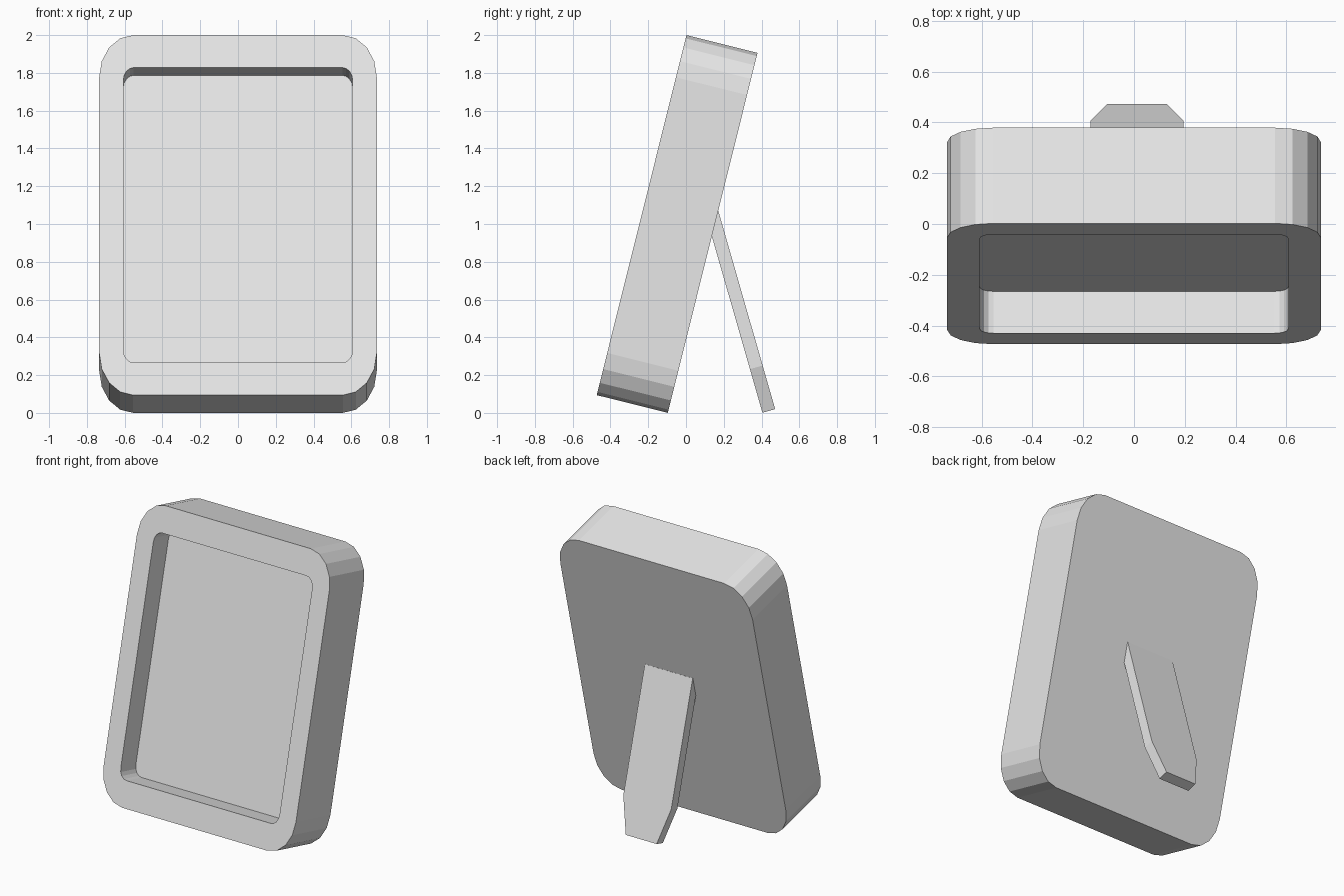
import bpy
import bmesh
from math import sin, cos, pi, radians

cube = bpy.data.objects.get("Cube")
if cube:
    bpy.data.objects.remove(cube, do_unlink=True)

# Single plain grey for the whole model
grey = bpy.data.materials.new("plain_grey")
grey.use_nodes = True
grey.diffuse_color = (0.8, 0.8, 0.8, 1)
grey.node_tree.nodes["Principled BSDF"].inputs["Base Color"].default_value = (0.8, 0.8, 0.8, 1)


def rounded_rect(half_x, half_z, rx, rz, steps=4):
    """Outline in x and z with elliptical corners."""
    points = []
    for corner, (sx, sz) in enumerate([(1, 1), (-1, 1), (-1, -1), (1, -1)]):
        for i in range(steps + 1):
            a = (corner + i / steps) * pi / 2
            points.append((sx * (half_x - rx) + rx * cos(a),
                           sz * (half_z - rz) + rz * sin(a)))
    return points


def loft(name, sections, location, tilt):
    """Join outlines placed at successive depths and cap both ends."""
    bm = bmesh.new()
    loops = [[bm.verts.new((x, y, z)) for x, z in outline] for y, outline in sections]
    for a, b in zip(loops, loops[1:]):
        n = len(a)
        for i in range(n):
            j = (i + 1) % n
            bm.faces.new((a[i], a[j], b[j], b[i]))
    bm.faces.new(loops[0])
    bm.faces.new(loops[-1])
    bmesh.ops.recalc_face_normals(bm, faces=bm.faces)
    mesh = bpy.data.meshes.new(name)
    bm.to_mesh(mesh)
    bm.free()
    mesh.materials.append(grey)
    obj = bpy.data.objects.new(name, mesh)
    obj.location = location
    obj.rotation_euler.x = radians(tilt)
    bpy.context.collection.objects.link(obj)
    return obj


# Leaning frame: recess floor, recess walls, front rim, sides, back
half_depth, recess = 0.194, 0.17
outer = rounded_rect(0.735, 0.982, 0.18, 0.23)
opening = rounded_rect(0.607, 0.805, 0.055, 0.07)
loft("picture_frame",
     [(-half_depth + recess, opening), (-half_depth, opening),
      (-half_depth, outer), (half_depth, outer)],
     (0, -0.047, 1.0), -14)

# Rear strut with a tapered foot, its top end sunk into the frame
strut = [(-0.118, 0), (0.118, 0), (0.183, 0.24), (0.183, 1.09), (-0.183, 1.09), (-0.183, 0.24)]
loft("back_strut", [(-0.07, strut), (0, strut)], (0.012, 0.472, 0.02), 16)
